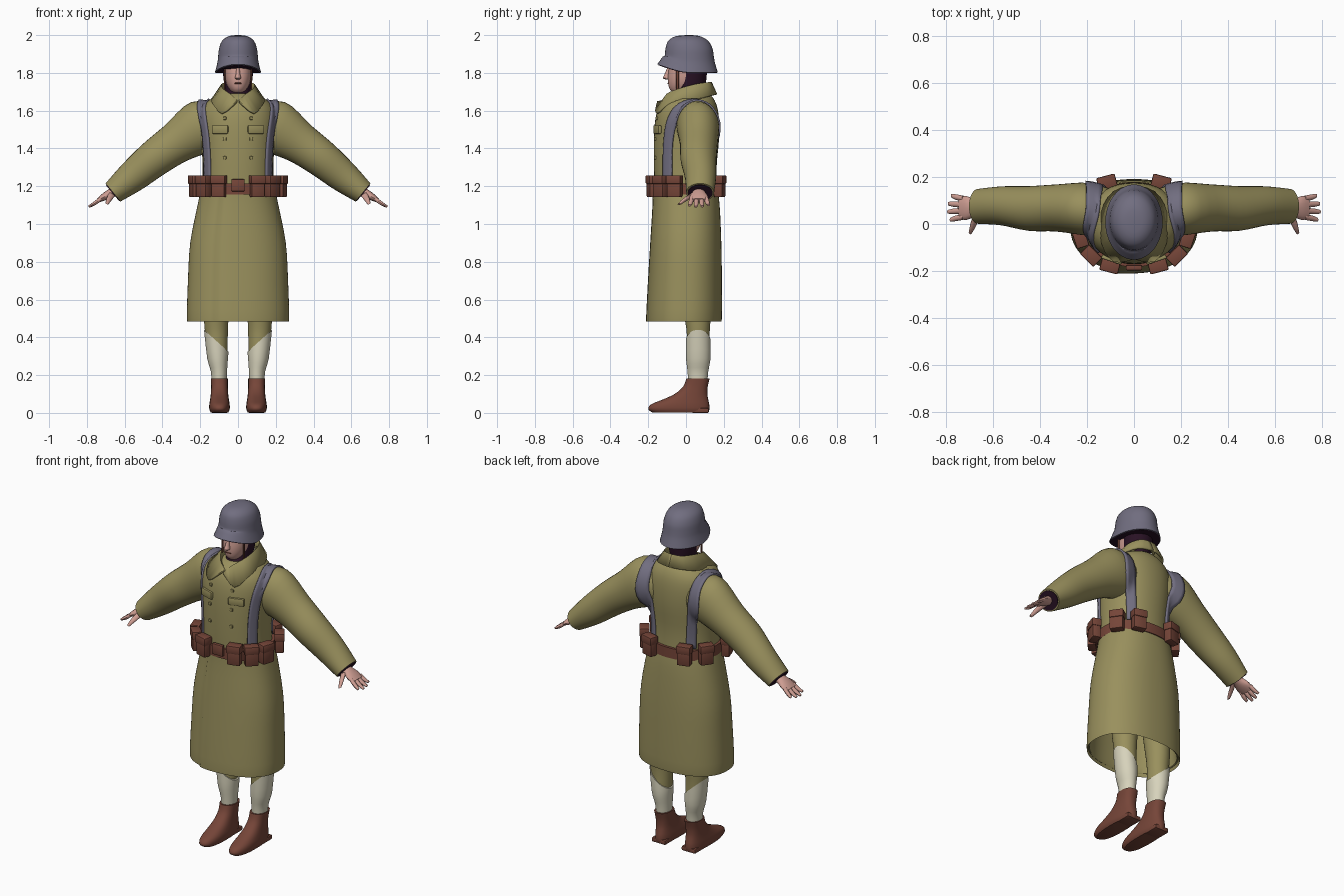
import bpy, bmesh, math
from mathutils import Vector, Matrix
from mathutils.bvhtree import BVHTree

cube = bpy.data.objects.get("Cube")
if cube:
    bpy.data.objects.remove(cube, do_unlink=True)


def material(name, rgb):
    mat = bpy.data.materials.new(name)
    mat.use_nodes = True
    mat.diffuse_color = (*rgb, 1)
    mat.node_tree.nodes["Principled BSDF"].inputs["Base Color"].default_value = (*rgb, 1)
    return mat


KHAKI = material("khaki wool", (.32, .28, .11))
STEEL = material("grey steel", (.165, .155, .215))
LEATHER = material("brown leather", (.18, .06, .04))
CREAM = material("cream cloth", (.68, .65, .50))
SKIN = material("skin", (.62, .34, .29))
DARK = material("dark lining", (.022, .006, .018))
SIDES = (("left", 1), ("right", -1))


def finish(name, bm, mat, angle=40):
    bmesh.ops.recalc_face_normals(bm, faces=bm.faces)
    mesh = bpy.data.meshes.new(name)
    bm.to_mesh(mesh)
    bm.free()
    mesh.materials.append(mat)
    obj = bpy.data.objects.new(name, mesh)
    bpy.context.collection.objects.link(obj)
    bpy.ops.object.select_all(action="DESELECT")
    obj.select_set(True)
    bpy.context.view_layer.objects.active = obj
    bpy.ops.object.shade_smooth_by_angle(angle=math.radians(angle))
    return obj


def ring(center, u, v, power=2, count=40):
    """Superellipse around a centre, spanned by two half axes."""
    def bend(value):
        return math.copysign(abs(value) ** (2 / power), value)
    angles = [math.tau * i / count for i in range(count)]
    return [Vector(center) + Vector(u) * bend(math.cos(a)) + Vector(v) * bend(math.sin(a)) for a in angles]


def oval(z, rx, front, back, x=0, power=2, count=40):
    return ring((x, (front + back) / 2, z), (rx, 0, 0), (0, (back - front) / 2, 0), power, count)


def blend(rows, steps):
    """Catmull-Rom curve through matching rows of points."""
    out = []
    for i in range(len(rows) - 1):
        a, b, c, d = rows[max(i - 1, 0)], rows[i], rows[i + 1], rows[min(i + 2, len(rows) - 1)]
        for k in range(steps):
            t = k / steps
            out.append([q + (r - p) * t / 2 + (p * 2 - q * 5 + r * 4 - s) * t ** 2 / 2
                        + (q * 3 - p - r * 3 + s) * t ** 3 / 2 for p, q, r, s in zip(a, b, c, d)])
    return out + [rows[-1]]


def loft(name, rows, mat, steps=3, side=1, closed=True, angle=40):
    bm = bmesh.new()
    grid = [[bm.verts.new((p.x * side, p.y, p.z)) for p in row] for row in blend(rows, steps)]
    count = len(rows[0])
    for low, high in zip(grid, grid[1:]):
        for i in range(count if closed else count - 1):
            j = (i + 1) % count
            bm.faces.new((low[i], low[j], high[j], high[i]))
    if closed:
        bm.faces.new(grid[0])
        bm.faces.new(grid[-1])
    return finish(name, bm, mat, angle)


def tube(name, path, mat, side=1, steps=3, count=16):
    """Path of (centre, y radius, cross radius), wide axis along y."""
    rows = []
    for i, (center, wide, thick) in enumerate(path):
        along = Vector(path[min(i + 1, len(path) - 1)][0]) - Vector(path[max(i - 1, 0)][0])
        across = along.cross(Vector((0, 1, 0))).normalized()
        rows.append(ring(center, (0, wide, 0), across * thick, 2, count))
    return loft(name, rows, mat, steps, side)


def box(name, loc, size, mat, yaw=0, bevel=.006):
    bm = bmesh.new()
    place = Matrix.Translation(loc) @ Matrix.Rotation(yaw, 4, "Z") @ Matrix.Diagonal((*size, 1))
    bmesh.ops.create_cube(bm, size=1, matrix=place)
    bmesh.ops.bevel(bm, geom=bm.edges[:], offset=bevel, segments=2, affect="EDGES", profile=.5)
    return finish(name, bm, mat)


# Coat skirt with an overlapping front edge and a turned-in hem
def skirt_row(z, rx, front, back):
    row = oval(z, rx, front, back, power=2.3, count=72)
    for p in row:
        if p.y < 0 and p.x > -.42 * rx:
            p.y -= .013 * min(1, max(0, .8 - p.x / rx))
    return row


loft("coat_skirt", [skirt_row(*r) for r in (
    (.9, .235, -.165, .16), (.54, .25, -.185, .17), (.5, .262, -.194, .182), (.5, .271, -.2, .19),
    (.7, .265, -.19, .19), (.9, .253, -.178, .187), (1.1, .214, -.166, .178), (1.2, .192, -.165, .165))], KHAKI)

# Coat body
body = loft("coat_body", [oval(*r, power=2.15) for r in (
    (1.16, .19, -.165, .165), (1.3, .187, -.17, .162), (1.45, .195, -.17, .175), (1.55, .2, -.163, .175),
    (1.62, .185, -.145, .165), (1.665, .14, -.115, .145), (1.69, .08, -.08, .12))], KHAKI)

# Sleeves, cuffs and hands
sleeves = []
for label, s in SIDES:
    arm = [((.1, .05, 1.51), .1, .12), ((.2, .063, 1.512), .112, .142), ((.33, .068, 1.427), .1, .11),
           ((.445, .066, 1.345), .095, .098), ((.56, .077, 1.25), .083, .084), ((.662, .075, 1.167), .074, .062)]
    sleeves.append(tube(label + "_sleeve", arm, KHAKI, s, 4, 32))
    tube(label + "_cuff_lining", [((.64, .075, 1.185), .06, .05), ((.665, .075, 1.164), .066, .055)],
         DARK, s, 1, 32)
    tube(label + "_palm", [((.63, .07, 1.18), .03, .025), ((.67, .068, 1.165), .034, .024),
                           ((.71, .068, 1.143), .05, .019), ((.74, .068, 1.125), .046, .012)], SKIN, s)
    for i, finger in enumerate(("index", "middle", "ring", "little")):
        y, reach = .03 + .026 * i, (.045, .056, .053, .04)[i]
        spread = (i - 1.5) * .008
        tube(f"{label}_{finger}_finger", [((.725, y, 1.135), .012, .011),
             ((.735 + reach / 2, y + spread / 2, 1.125 - reach / 3), .012, .01),
             ((.735 + reach, y + spread, 1.125 - reach * .6), .008, .006)], SKIN, s, 3, 10)
    tube(label + "_thumb", [((.665, .045, 1.16), .018, .018), ((.683, -.003, 1.13), .016, .014),
                            ((.695, -.035, 1.105), .009, .008)], SKIN, s, 3, 12)

# Surface lookup for parts that lie on the coat
trees = []
for obj in [body] + sleeves:
    trees.append(BVHTree.FromPolygons([v.co for v in obj.data.vertices], [p.vertices for p in obj.data.polygons]))


def drop(point, normal, lift, reach=.06):
    start = point + normal * reach
    hits = [h for h in (t.ray_cast(start, -normal, reach * 2) for t in trees) if h[0]]
    return min(hits, key=lambda h: h[3])[0] + normal * lift if hits else point


# Shoulder straps draped over the coat
path = [[Vector(p)] for p in ((.163, -.1, 1.22), (.17, -.1, 1.4), (.186, -.085, 1.53), (.197, -.03, 1.63),
        (.188, .04, 1.675), (.18, .1, 1.66), (.165, .15, 1.57), (.15, .155, 1.4), (.135, .145, 1.22))]
line = [row[0] for row in blend(path, 5)]
for label, s in SIDES:
    rows = []
    for i, p in enumerate(line):
        along = (line[min(i + 1, len(line) - 1)] - line[max(i - 1, 0)]).normalized()
        out = p - Vector((.05, .02, 1.35))
        out = (out - along * out.dot(along)).normalized()
        across = along.cross(out)
        rows.append([drop(p + across * .027 * k / 2, out, .004) for k in range(-2, 3)])
    strap = loft(label + "_shoulder_strap", rows, STEEL, 1, s, closed=False)
    solid = strap.modifiers.new("thickness", "SOLIDIFY")
    solid.thickness, solid.offset = .012, 0

# Breast pocket flaps and buttons
for label, s in SIDES:
    spot = drop(Vector((.095, -.15, 1.5)), Vector((0, -1, 0)), .001)
    box(label + "_pocket_flap", (spot.x * s, spot.y, spot.z), (.09, .018, .045), KHAKI, s * .32)
    for i, z in enumerate((1.35, 1.45, 1.56)):
        spot = drop(Vector((.07, -.15, z)), Vector((0, -1, 0)), .002)
        box(f"{label}_button_{i}", (spot.x * s, spot.y, z), (.018, .014, .018), KHAKI, s * .2, .005)

# Turned-down collar: neck edge, fold, outer edge
neck = ((0, -.1, 1.645), (.035, -.085, 1.655), (.065, -.04, 1.67), (.07, .04, 1.69), (.045, .1, 1.71), (0, .115, 1.715))
fold = ((.003, -.12, 1.65), (.045, -.1, 1.685), (.08, -.04, 1.71), (.088, .05, 1.735), (.055, .12, 1.745), (0, .135, 1.747))
edge = ((.008, -.15, 1.645), (.085, -.155, 1.585), (.135, -.08, 1.64), (.135, .05, 1.66), (.085, .135, 1.68), (0, .16, 1.685))
for label, s in SIDES:
    columns = blend([[Vector(p) for p in column] for column in zip(neck, fold, edge)], 3)
    collar = loft(label + "_collar", columns, KHAKI, 1, s, closed=False, angle=60)
    solid = collar.modifiers.new("thickness", "SOLIDIFY")
    solid.thickness, solid.offset = .012, 0

# Belt, buckle and pouches
loft("belt", [oval(z, .203, -.182, .178, power=2.2) for z in (1.155, 1.215)], LEATHER, 1)
box("belt_buckle", (0, -.186, 1.205), (.07, .022, .065), LEATHER)
for label, s in SIDES:
    spots = ((.102, -.178, 15), (.182, -.135, 45), (.228, -.06, 72), (.203, .1, 125), (.115, .178, 165))
    for i, (x, y, turn) in enumerate(spots):
        yaw = s * math.radians(turn)
        box(f"{label}_pouch_{i}", (x * s, y, 1.195), (.074, .046, .105), LEATHER, yaw)
        box(f"{label}_pouch_lid_{i}", (x * s, y, 1.235), (.081, .055, .046), LEATHER, yaw)

# Trouser legs, gaiters and boots
for label, s in SIDES:
    loft(label + "_trouser_leg", [oval(*r, count=32) for r in (
        (.2, .036, .015, .11, .1), (.3, .052, .004, .125, .108), (.42, .06, .004, .125, .114),
        (.52, .066, -.01, .13, .115), (.8, .08, -.05, .13, .11))], KHAKI, side=s)
    gaiter = [oval(*r, count=32) for r in (
        (.16, .04, .012, .113, .1), (.22, .043, .008, .118, .101), (.29, .055, 0, .13, .108),
        (.44, .065, -.001, .13, .115))]
    for p in gaiter[-1]:
        p.z -= (.18 - p.x) * .9
    loft(label + "_gaiter", gaiter, CREAM, side=s)
    loft(label + "_boot", [oval(*r, power=2.4, count=32) for r in (
        (.003, .047, -.18, .12, .098), (.02, .054, -.2, .124, .098), (.045, .054, -.185, .123, .098),
        (.07, .05, -.125, .118, .098), (.1, .046, -.06, .113, .098), (.14, .044, -.015, .115, .098),
        (.182, .045, .002, .125, .099))], LEATHER, side=s)
    box(label + "_boot_heel", (s * .098, .075, .013), (.09, .09, .026), LEATHER)

# Head, nose and dark neck covering
loft("face", [oval(*r, power=2.2) for r in (
    (1.69, .03, -.06, .05), (1.71, .044, -.084, .06), (1.74, .06, -.094, .08), (1.78, .069, -.096, .09),
    (1.83, .071, -.09, .09), (1.9, .07, -.08, .09))], SKIN)
loft("nose", [oval(*r, count=12) for r in (
    (1.765, .008, -.105, -.08), (1.772, .016, -.122, -.08), (1.79, .012, -.115, -.08), (1.825, .008, -.1, -.08))], SKIN)
box("mouth", (0, -.094, 1.745), (.036, .008, .006), LEATHER, 0, .002)
loft("neck_covering", [oval(*r) for r in (
    (1.6, .07, -.085, .09), (1.68, .066, -.078, .095), (1.705, .066, -.06, .1), (1.74, .073, -.045, .105),
    (1.84, .084, -.04, .115))], DARK)
loft("helmet_band", [oval(z, .076, -.098, .1) for z in (1.828, 1.85)], LEATHER, 1)
for label, s in SIDES:
    box(label + "_chin_strap", (s * .071, -.045, 1.775), (.008, .014, .13), LEATHER, 0, .003)


# Helmet with a raised visor and flared rim
def rim(z, rx, front, back):
    row = oval(z, rx, front, back)
    for p in row:
        p.z += .042 * max(0, -p.y / .15) ** 1.3
    return row


loft("helmet", [oval(*r) for r in (
    (2, .008, .005, .03), (1.994, .05, -.055, .075), (1.97, .084, -.094, .117), (1.93, .1, -.108, .14),
    (1.89, .105, -.113, .147))] + [rim(1.855, .109, -.122, .153), rim(1.803, .122, -.152, .168)], STEEL)
loft("helmet_lining", [rim(1.8, .119, -.148, .164), rim(1.812, .1, -.12, .145)], DARK, 1)
